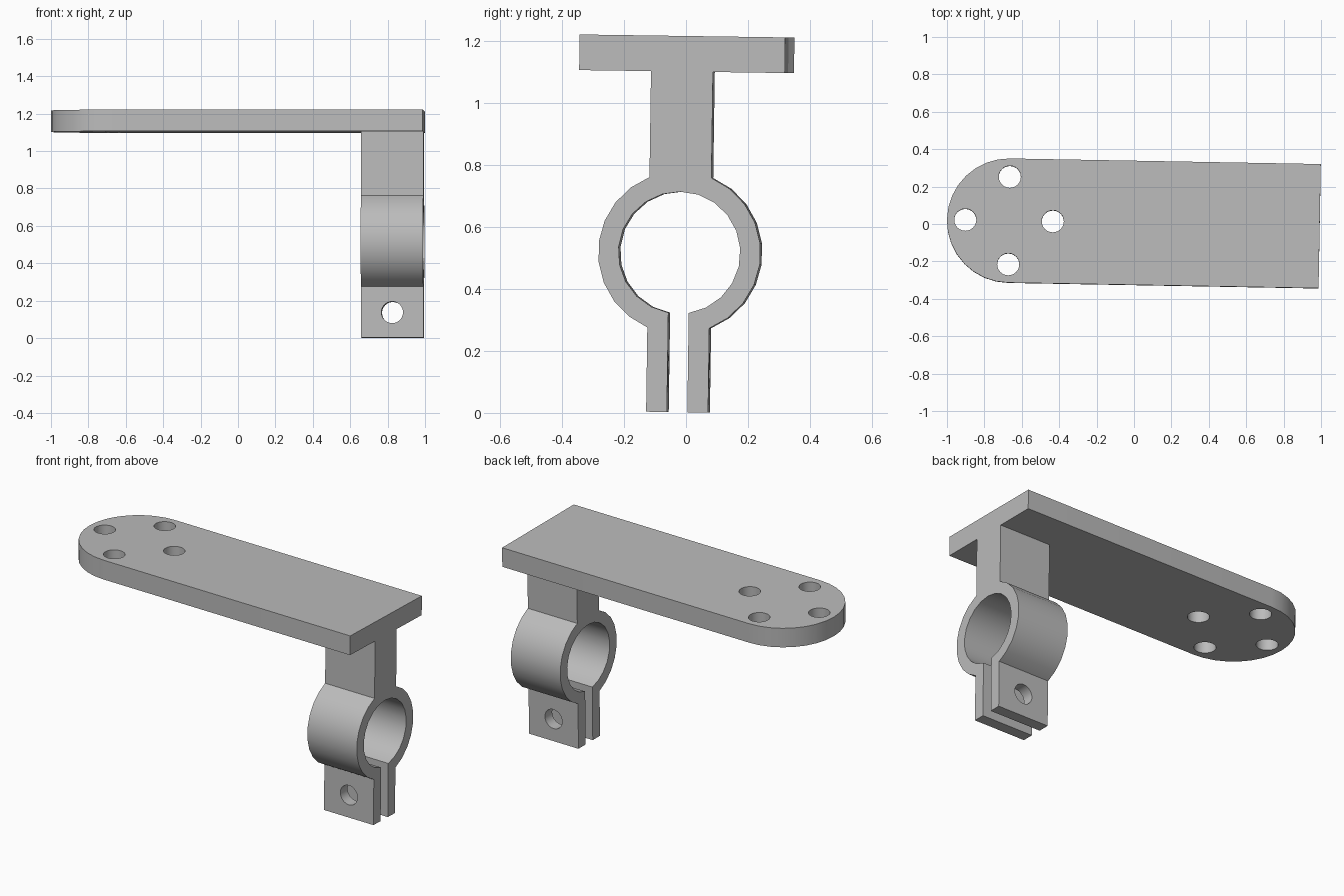
import bpy
import bmesh
from math import sin, cos, pi, asin, sqrt, radians
from mathutils import Matrix, Vector

cube = bpy.data.objects.get("Cube")
if cube:
    bpy.data.objects.remove(cube, do_unlink=True)

grey = bpy.data.materials.new("plain_grey")
grey.use_nodes = True
COLOUR = (0.5, 0.5, 0.5, 1)
grey.diffuse_color = COLOUR
grey.node_tree.nodes["Principled BSDF"].inputs["Base Color"].default_value = COLOUR

# The whole bracket leans very slightly
LEAN = Matrix.Rotation(radians(-0.82), 4, 'X') @ Matrix.Rotation(radians(-1.03), 4, 'Z')
MID_Y = -0.011


def arc(cx, cy, r, start, end, steps):
    return [(cx + r * cos(start + (end - start) * i / steps),
             cy + r * sin(start + (end - start) * i / steps)) for i in range(steps + 1)]


def extrude(name, points, direction):
    """Solid made by sweeping a closed outline along a direction."""
    bm = bmesh.new()
    face = bm.faces.new([bm.verts.new(p) for p in points])
    swept = bmesh.ops.extrude_face_region(bm, geom=[face], use_keep_orig=True)
    moved = [v for v in swept["geom"] if isinstance(v, bmesh.types.BMVert)]
    bmesh.ops.translate(bm, verts=moved, vec=Vector(direction))
    bmesh.ops.recalc_face_normals(bm, faces=bm.faces)
    mesh = bpy.data.meshes.new(name)
    bm.to_mesh(mesh)
    bm.free()
    obj = bpy.data.objects.new(name, mesh)
    bpy.context.collection.objects.link(obj)
    mesh.materials.append(grey)
    return obj


def drill(obj, location, radius, axis_rotation=(0, 0, 0)):
    """Cut a round hole right through a part."""
    bpy.ops.mesh.primitive_cylinder_add(vertices=24, radius=radius, depth=0.8,
                                        location=location, rotation=axis_rotation)
    cutter = bpy.context.object
    cutter.hide_render = True
    cutter.data.materials.append(grey)
    mod = obj.modifiers.new("hole", 'BOOLEAN')
    mod.operation = 'DIFFERENCE'
    mod.solver = 'EXACT'
    mod.object = cutter
    bpy.context.view_layer.objects.active = obj
    bpy.ops.object.modifier_apply(modifier=mod.name)
    bpy.data.objects.remove(cutter, do_unlink=True)


def finish(obj):
    bpy.ops.object.select_all(action='DESELECT')
    obj.select_set(True)
    bpy.context.view_layer.objects.active = obj
    bpy.ops.object.shade_smooth_by_angle(angle=radians(30))
    obj.matrix_world = LEAN


# Mounting plate: square at one end, rounded at the other
END_X, HALF_W, BOTTOM, TOP = 0.993, 0.332, 1.102, 1.217
ROUND_X = -1 + HALF_W
outline = [(END_X, -HALF_W), (END_X, HALF_W)]
outline += arc(ROUND_X, 0, HALF_W, pi / 2, 3 * pi / 2, 16)
plate = extrude("mounting_plate", [(x, y + MID_Y, BOTTOM) for x, y in outline],
                (0, 0, TOP - BOTTOM))
for i in range(4):
    a = i * pi / 2
    drill(plate, (ROUND_X + 0.234 * cos(a), MID_Y + 0.234 * sin(a), TOP), 0.059)
finish(plate)

# Split ring clamp with its neck above and two lugs below, as one profile
RING_Z, OUTER, INNER = 0.517, 0.2625, 0.197
HALF_NECK, HALF_SLOT, FOOT = 0.1, 0.033, 0.002
neck = asin(HALF_NECK / OUTER)
slot = asin(HALF_SLOT / INNER)
profile = [(HALF_SLOT, FOOT), (HALF_NECK, FOOT)]
profile += arc(0, RING_Z, OUTER, neck - pi / 2, pi / 2 - neck, 9)
profile += [(HALF_NECK, BOTTOM), (-HALF_NECK, BOTTOM)]
profile += arc(0, RING_Z, OUTER, pi / 2 + neck, 3 * pi / 2 - neck, 9)
profile += [(-HALF_NECK, FOOT), (-HALF_SLOT, FOOT)]
profile += arc(0, RING_Z, INNER, 3 * pi / 2 - slot, slot - pi / 2, 20)
START_X = 0.66
clamp = extrude("ring_clamp", [(START_X, y + MID_Y, z) for y, z in profile],
                (END_X - START_X, 0, 0))
drill(clamp, ((START_X + END_X) / 2, MID_Y, 0.136), 0.058, (pi / 2, 0, 0))
finish(clamp)
